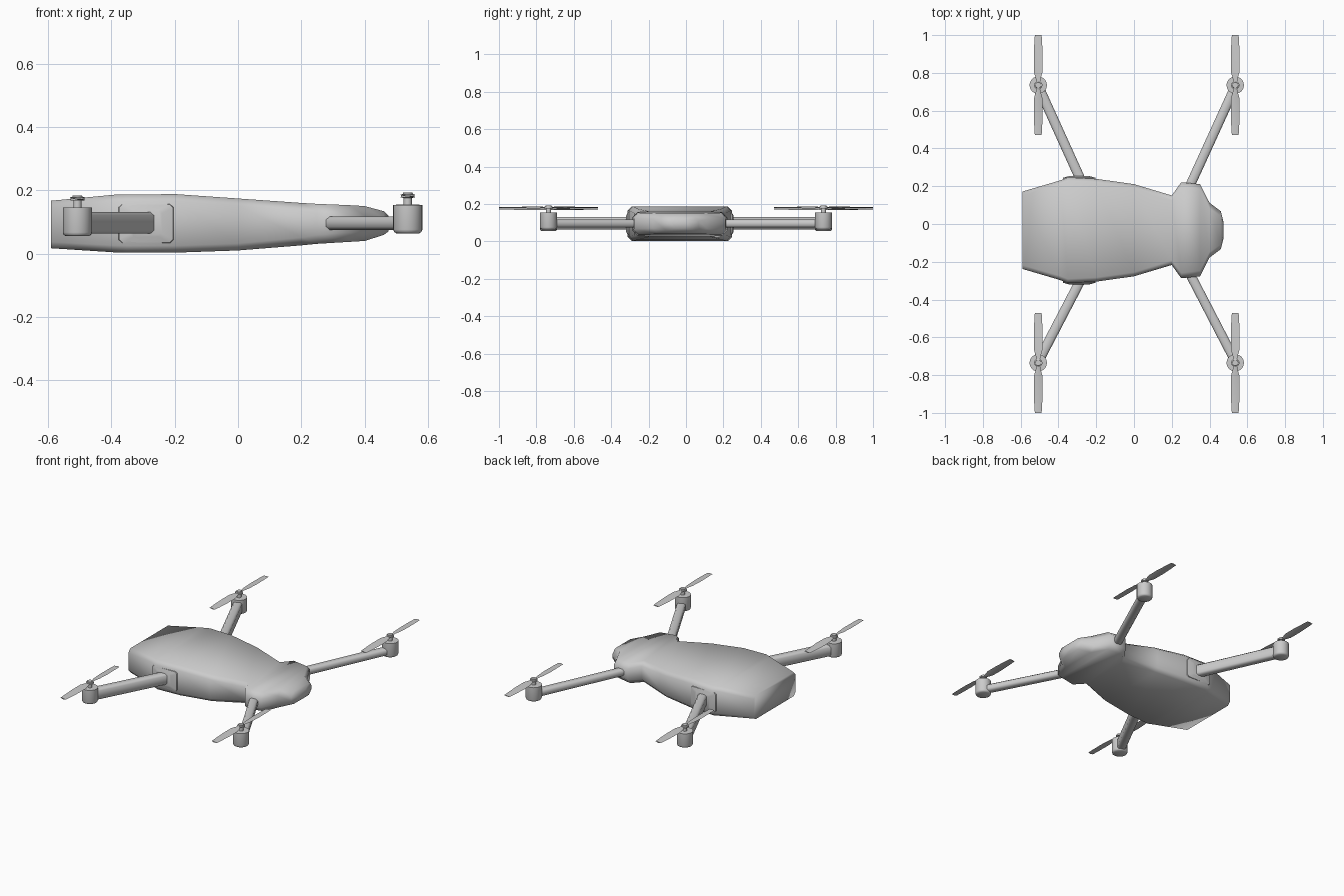
import bpy, bmesh, math
from mathutils import Vector

if "Cube" in bpy.data.objects:
    bpy.data.objects.remove(bpy.data.objects["Cube"], do_unlink=True)

grey = bpy.data.materials.new("plain grey")
grey.use_nodes = True
COLOUR = (0.6, 0.6, 0.6, 1)
grey.diffuse_color = COLOUR
grey.node_tree.nodes["Principled BSDF"].inputs["Base Color"].default_value = COLOUR


def finish(name, bm, angle=None):
    bmesh.ops.recalc_face_normals(bm, faces=bm.faces)
    mesh = bpy.data.meshes.new(name)
    bm.to_mesh(mesh)
    bm.free()
    mesh.materials.append(grey)
    obj = bpy.data.objects.new(name, mesh)
    bpy.context.collection.objects.link(obj)
    bpy.ops.object.select_all(action='DESELECT')
    obj.select_set(True)
    bpy.context.view_layer.objects.active = obj
    if angle is None:
        bpy.ops.object.shade_smooth()
    else:
        bpy.ops.object.shade_smooth_by_angle(angle=math.radians(angle))
    return obj


def loft(bm, rings):
    """Skin a list of equal-length point rings and cap both ends."""
    loops = [[bm.verts.new(p) for p in ring] for ring in rings]
    for a, b in zip(loops, loops[1:]):
        for i in range(len(a)):
            j = (i + 1) % len(a)
            bm.faces.new((a[i], a[j], b[j], b[i]))
    bm.faces.new(loops[0])
    bm.faces.new(loops[-1])


def octagon(w, h, c):
    """Chamfered rectangle of half sizes w, h."""
    return [(w, h - c), (w - c, h), (c - w, h), (-w, h - c),
            (-w, c - h), (c - w, -h), (w - c, -h), (w, c - h)]


def circle(x, y, z, r, n):
    return [(x + r * math.cos(math.tau * i / n), y + r * math.sin(math.tau * i / n), z)
            for i in range(n)]


MID = -0.033  # body centre line in y

# Fuselage: x, half width, bottom, top, chamfer
sections = [
    (-0.59, 0.205, 0.017, 0.167, 0.02), (-0.39, 0.264, 0.004, 0.186, 0.022),
    (-0.35, 0.28, 0.003, 0.186, 0.022), (-0.2, 0.272, 0.003, 0.188, 0.022),
    (0.0, 0.244, 0.01, 0.174, 0.022), (0.2, 0.184, 0.026, 0.16, 0.025),
    (0.25, 0.254, 0.031, 0.157, 0.028), (0.35, 0.244, 0.037, 0.153, 0.03),
    (0.4, 0.145, 0.04, 0.15, 0.03), (0.46, 0.1, 0.059, 0.134, 0.025),
    (0.475, 0.04, 0.07, 0.12, 0.02)]
bm = bmesh.new()
loft(bm, [[(x, MID + y, (lo + hi) / 2 + z) for y, z in octagon(w, (hi - lo) / 2, c)]
          for x, w, lo, hi, c in sections])
finish("fuselage", bm)


def mount(name, side):
    """Raised block on the fuselage flank that takes the rear arm."""
    bm = bmesh.new()
    rings = [(0.25, 0.09, 0.065), (0.278, 0.085, 0.06), (0.288, 0.05, 0.042)]
    loft(bm, [[(-0.29 + u, MID + side * d, 0.095 + v) for u, v in octagon(w, h, 0.01)]
              for d, w, h in rings])
    finish(name, bm, 50)


def arm(name, start, end, w, h):
    """Chamfered bar between two points."""
    a, b = Vector(start), Vector(end)
    across = (b - a).cross(Vector((0, 0, 1))).normalized()
    bm = bmesh.new()
    loft(bm, [[p + across * u + Vector((0, 0, v)) for u, v in octagon(w, h, 0.01)]
              for p in (a, b)])
    finish(name, bm, 50)


def motor(name, x, y, z):
    """Can with a rounded lower rim, a shaft and a hub cap."""
    profile = [(0.036, 0), (0.043, 0.004), (0.046, 0.012), (0.046, 0.09),
               (0.013, 0.091), (0.013, 0.112), (0.022, 0.113),
               (0.022, 0.122), (0.016, 0.124), (0.015, 0.129)]
    bm = bmesh.new()
    loft(bm, [circle(x, y, z + h, r, 24) for r, h in profile])
    finish(name, bm, 40)


def propeller(name, x, y, z):
    """Two thin twisted blades running along y."""
    stations = [(0.005, 0.009, 10), (0.03, 0.012, 18), (0.065, 0.022, 14),
                (0.14, 0.024, 9), (0.22, 0.021, 6), (0.265, 0.018, 4)]
    bm = bmesh.new()
    for side in (1, -1):
        rings = []
        for d, w, deg in stations:
            c, s = math.cos(math.radians(deg)), math.sin(math.radians(deg))
            flat = [(w, 0), (0, 0.003), (-w, 0), (0, -0.003)]
            rings.append([(x + side * (u * c - v * s), y + side * d, z + u * s + v * c)
                          for u, v in flat])
        loft(bm, rings)
    finish(name, bm, 40)


# Arms with motors and propellers; the nose end sits slightly higher
for side, label in ((1, "back"), (-1, "front")):
    y = 0.735 * side
    mount(f"{label}_tail_mount", side)
    arm(f"{label}_tail_arm", (-0.27, MID + side * 0.24, 0.097), (-0.5, y - 0.02 * side, 0.097),
        0.026, 0.034)
    arm(f"{label}_nose_arm", (0.28, MID + side * 0.2, 0.096), (0.53, y - 0.02 * side, 0.096),
        0.025, 0.021)
    for end, x, z in (("tail", -0.507, 0.055), ("nose", 0.536, 0.064)):
        motor(f"{label}_{end}_motor", x, y, z)
        propeller(f"{label}_{end}_propeller", x, y, z + 0.118)
